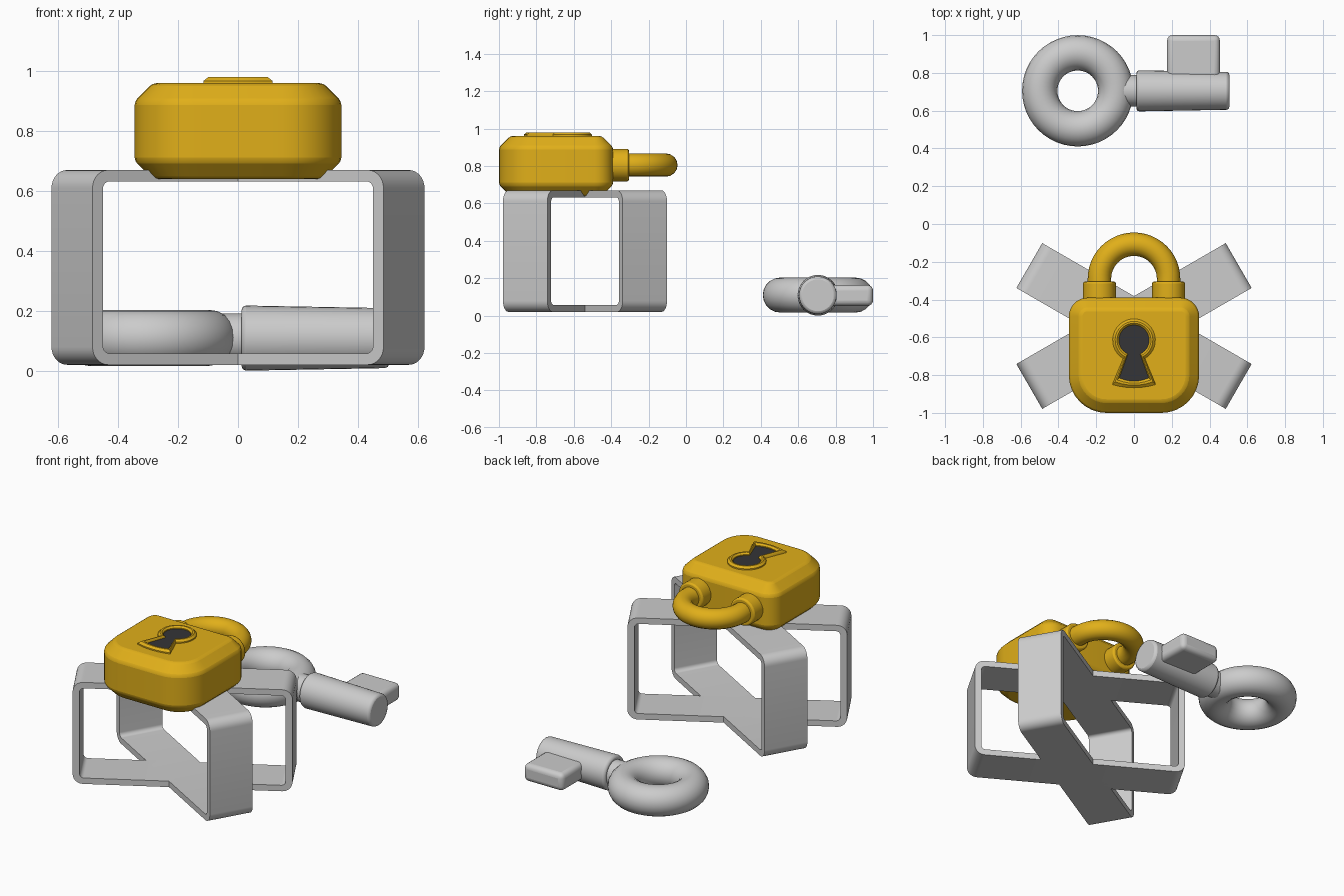
import bpy, bmesh, math
from math import sin, cos, pi, radians
from mathutils import Vector

if "Cube" in bpy.data.objects:
    bpy.data.objects.remove(bpy.data.objects["Cube"])


def material(name, rgb):
    m = bpy.data.materials.new(name)
    m.diffuse_color = (*rgb, 1)
    m.use_nodes = True
    m.node_tree.nodes["Principled BSDF"].inputs["Base Color"].default_value = m.diffuse_color
    return m


GOLD = material("gold", (0.75, 0.43, 0.01))
DARK = material("dark", (0.035, 0.035, 0.038))


def finish(ob, mat=None, bevel=0, segments=2):
    if mat:
        ob.data.materials.append(mat)
    bpy.ops.object.select_all(action='DESELECT')
    ob.select_set(True)
    bpy.context.view_layer.objects.active = ob
    bpy.ops.object.shade_smooth_by_angle(angle=radians(35))
    if bevel:
        b = ob.modifiers.new("bevel", 'BEVEL')
        b.width, b.segments, b.limit_method = bevel, segments, 'ANGLE'
    return ob


def loft(name, rings, closed=False, mat=None, bevel=0):
    """Skin equal-length point rings; cap the ends unless closed."""
    bm = bmesh.new()
    vs = [[bm.verts.new(p) for p in r] for r in rings]
    n = len(vs[0])
    pairs = list(zip(vs, vs[1:])) + ([(vs[-1], vs[0])] if closed else [])
    for a, b in pairs:
        for i in range(n):
            j = (i + 1) % n
            bm.faces.new((a[i], a[j], b[j], b[i]))
    if not closed:
        bm.faces.new(vs[0])
        bm.faces.new(vs[-1])
    bmesh.ops.recalc_face_normals(bm, faces=bm.faces)
    me = bpy.data.meshes.new(name)
    bm.to_mesh(me)
    bm.free()
    ob = bpy.data.objects.new(name, me)
    bpy.context.collection.objects.link(ob)
    return finish(ob, mat, bevel)


def rounded_rect(x0, x1, y0, y1, r_low, r_high, inset=0, seg=8):
    pts = []
    corners = [(x1, y1, -1, -1, r_high), (x0, y1, 1, -1, r_high),
               (x0, y0, 1, 1, r_low), (x1, y0, -1, 1, r_low)]
    for k, (x, y, sx, sy, r) in enumerate(corners):
        for i in range(seg + 1):
            a = (k + i / seg) * pi / 2
            pts.append((x + sx * r + (r - inset) * cos(a),
                        y + sy * r + (r - inset) * sin(a)))
    return pts


def cylinder(name, x0, x1, r0, r1, y, z, mat=None, bevel=0, axis='X'):
    """Round bar from x0 to x1 along X (or along Y, with y as the x place)."""
    rings = []
    for d, r in ((x0, r0), (x1, r1)):
        ring = []
        for i in range(32):
            a = i * pi / 16
            s, h = y + r * cos(a), z + r * sin(a)
            ring.append((d, s, h) if axis == 'X' else (s, d, h))
        rings.append(ring)
    return loft(name, rings, mat=mat, bevel=bevel)


# Two crossed hollow bands
outer = rounded_rect(-0.64, 0.64, 0.02, 0.67, 0.06, 0.06)
inner = rounded_rect(-0.60, 0.60, 0.058, 0.632, 0.025, 0.025)
for side, ang in (("left", 30), ("right", -30)):
    rings = [[(x, w, z) for x, z in prof] for prof, w in
             ((outer, -0.137), (outer, 0.137), (inner, 0.137), (inner, -0.137))]
    band = loft(f"{side}_band", rings, closed=True)
    band.location = (0, -0.54, 0)
    band.rotation_euler.z = radians(ang)

# Padlock body with chamfered top and bottom
body = [[(x, y, z) for x, y in
         rounded_rect(-0.345, 0.345, -1.0, -0.39, 0.20, 0.10, inset)]
        for z, inset in ((0.64, 0.06), (0.70, 0), (0.90, 0), (0.96, 0.06))]
loft("lock_body", body, mat=GOLD, bevel=0.012)

# Shackle and its collars
path = [(0.183, -0.45)]
path += [(0.183 * cos(i * pi / 24), -0.29 + 0.183 * sin(i * pi / 24)) for i in range(25)]
path += [(-0.183, -0.45)]
cu = bpy.data.curves.new("shackle", 'CURVE')
cu.dimensions, cu.bevel_depth, cu.bevel_resolution = '3D', 0.062, 6
cu.use_fill_caps = True
sp = cu.splines.new('POLY')
sp.points.add(len(path) - 1)
for p, (x, y) in zip(sp.points, path):
    p.co = (x, y, 0.805, 1)
shackle = bpy.data.objects.new("shackle", cu)
bpy.context.collection.objects.link(shackle)
bpy.context.view_layer.objects.active = shackle
shackle.select_set(True)
bpy.ops.object.convert(target='MESH')
finish(bpy.context.object, GOLD)
for side, x in (("left", -0.183), ("right", 0.183)):
    cylinder(f"{side}_collar", -0.42, -0.305, 0.087, 0.087, x, 0.805, GOLD, 0.01, 'Y')


# Keyhole rim and dark keyhole plate
def keyhole(r, neck, low_w, low_y):
    a0 = -pi / 2 + math.asin(neck / r)
    pts = []
    for i in range(29):
        a = a0 + (2 * pi - 2 * math.asin(neck / r)) * i / 28
        pts.append((r * cos(a), -0.615 + r * sin(a)))
    for i in range(7):
        t = -1 + i / 3
        pts.append((low_w * t, low_y - 0.017 * (1 - t * t)))
    return [Vector(p) for p in pts]


rim_out = keyhole(0.113, 0.058, 0.115, -0.85)
rim_in = keyhole(0.08, 0.032, 0.078, -0.815)
rim = [[(*o.lerp(i, t), z) for o, i in zip(rim_out, rim_in)]
       for t, z in ((0, 0.95), (0, 0.968), (0.4, 0.98), (0.7, 0.98), (1, 0.97), (1, 0.95))]
loft("keyhole_rim", rim, closed=True, mat=GOLD)
loft("keyhole", [[(*p, z) for p in rim_in] for z in (0.95, 0.964)], mat=DARK)

# Key: ring handle, neck, shaft and bit
bpy.ops.mesh.primitive_torus_add(location=(-0.298, 0.705, 0.11), major_radius=0.201,
                                 minor_radius=0.0935, major_segments=48, minor_segments=20)
ring = bpy.context.object
ring.name = "key_ring"
finish(ring)
cylinder("key_neck", -0.10, 0.05, 0.083, 0.083, 0.705, 0.109)
cylinder("key_shaft", 0.012, 0.505, 0.109, 0.10, 0.705, 0.109, bevel=0.015)
bpy.ops.mesh.primitive_cube_add(size=1, location=(0.315, 0.865, 0.108))
bit = bpy.context.object
bit.name = "key_bit"
bit.scale = (0.28, 0.27, 0.112)
bpy.ops.object.transform_apply(location=False)
finish(bit, bevel=0.03, segments=4)
